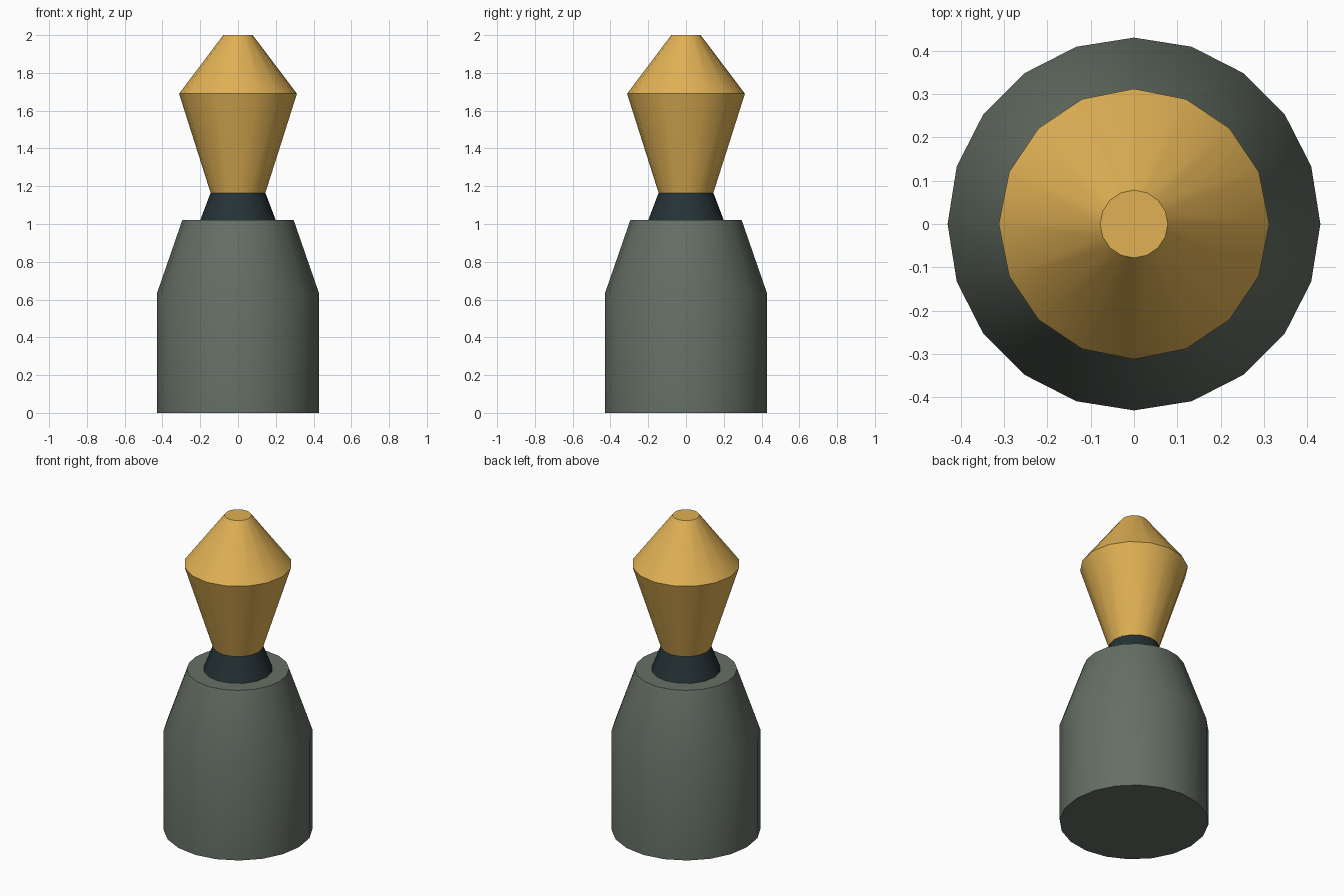
import bpy
import math

cube = bpy.data.objects.get("Cube")
if cube:
    bpy.data.objects.remove(cube, do_unlink=True)


def material(name, color):
    mat = bpy.data.materials.new(name)
    mat.use_nodes = True
    mat.diffuse_color = (*color, 1)
    mat.node_tree.nodes["Principled BSDF"].inputs["Base Color"].default_value = (*color, 1)
    return mat


def lathe(name, profile, sides, mat):
    """Closed solid of revolution from (radius, height) pairs, bottom to top."""
    verts = []
    for radius, z in profile:
        for i in range(sides):
            a = math.tau * i / sides
            verts.append((radius * math.cos(a), radius * math.sin(a), z))
    faces = [tuple(reversed(range(sides)))]
    for ring in range(len(profile) - 1):
        low, high = ring * sides, (ring + 1) * sides
        for i in range(sides):
            j = (i + 1) % sides
            faces.append((low + i, low + j, high + j, high + i))
    faces.append(tuple(range(len(verts) - sides, len(verts))))
    mesh = bpy.data.meshes.new(name)
    mesh.from_pydata(verts, [], faces)
    mesh.materials.append(mat)
    obj = bpy.data.objects.new(name, mesh)
    bpy.context.collection.objects.link(obj)
    bpy.ops.object.select_all(action="DESELECT")
    obj.select_set(True)
    bpy.context.view_layer.objects.active = obj
    bpy.ops.object.shade_smooth_by_angle(angle=math.radians(30))
    return obj


grey_green = material("grey green", (0.13, 0.16, 0.13))
dark_teal = material("dark teal", (0.018, 0.032, 0.036))
gold = material("gold", (0.75, 0.44, 0.09))

# Shouldered body, tapered neck, double-cone head
lathe("body", [(0.43, 0), (0.43, 0.63), (0.295, 1.02)], 20, grey_green)
lathe("neck", [(0.2, 1.02), (0.145, 1.165)], 16, dark_teal)
lathe("head", [(0.145, 1.165), (0.312, 1.69), (0.078, 2)], 16, gold)
